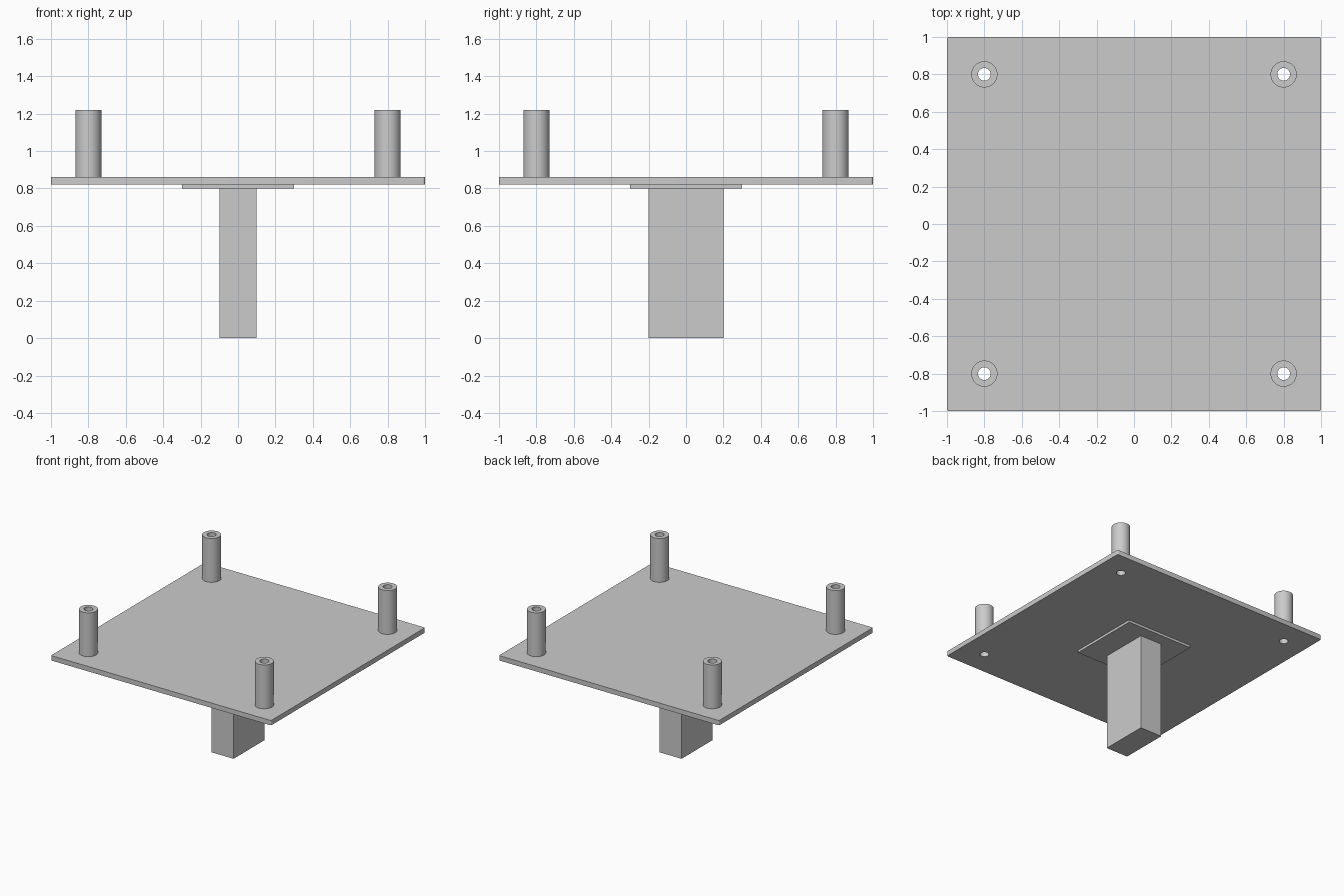
import bpy
import bmesh
from math import pi
from mathutils import Matrix, Vector

cube = bpy.data.objects.get("Cube")
if cube:
    bpy.data.objects.remove(cube, do_unlink=True)

# Single grey finish
GREY = (0.6, 0.6, 0.6, 1)
grey = bpy.data.materials.new("light grey")
grey.use_nodes = True
grey.diffuse_color = GREY
grey.node_tree.nodes["Principled BSDF"].inputs["Base Color"].default_value = GREY

PLATE_BOTTOM, PLATE_TOP, TUBE_TOP = 0.82, 0.86, 1.22
TUBE_R, HOLE_R, OFFSET, SIDES = 0.07, 0.034, 0.8, 48
CORNERS = {"front_left": (1, -1), "front_right": (-1, -1),
           "back_left": (1, 1), "back_right": (-1, 1)}


def finish(name, bm):
    mesh = bpy.data.meshes.new(name)
    bmesh.ops.recalc_face_normals(bm, faces=bm.faces)
    bm.to_mesh(mesh)
    bm.free()
    mesh.materials.append(grey)
    obj = bpy.data.objects.new(name, mesh)
    bpy.context.collection.objects.link(obj)
    return obj


def box(name, width, depth, bottom, top, corner=0):
    bm = bmesh.new()
    size = Matrix.Diagonal((width, depth, top - bottom, 1))
    bmesh.ops.create_cube(bm, size=1, matrix=Matrix.Translation((0, 0, (bottom + top) / 2)) @ size)
    if corner:
        upright = [e for e in bm.edges if abs(e.verts[0].co.z - e.verts[1].co.z) > 0.01]
        bmesh.ops.bevel(bm, geom=upright, offset=corner, segments=4,
                        profile=0.5, affect='EDGES')
    return finish(name, bm)


def tube(name, x, y):
    # Closed wall section spun about the tube axis
    bm = bmesh.new()
    section = [(HOLE_R, PLATE_TOP), (TUBE_R, PLATE_TOP), (TUBE_R, TUBE_TOP), (HOLE_R, TUBE_TOP)]
    verts = [bm.verts.new((x + r, y, z)) for r, z in section]
    edges = [bm.edges.new((verts[i - 1], verts[i])) for i in range(len(verts))]
    bmesh.ops.spin(bm, geom=verts + edges, cent=(x, y, 0), axis=(0, 0, 1),
                   angle=2 * pi, steps=SIDES)
    bmesh.ops.remove_doubles(bm, verts=bm.verts, dist=0.0005)
    return finish(name, bm)


# Post and mounting pad under the plate
box("post", 0.2, 0.4, 0, 0.8)
box("mounting_pad", 0.6, 0.6, 0.8, PLATE_BOTTOM)

# Square plate with slightly rounded corners
plate = box("plate", 2, 2, PLATE_BOTTOM, PLATE_TOP, corner=0.012)

# Holes drilled through the plate in line with the tubes
bm = bmesh.new()
for sx, sy in CORNERS.values():
    spot = Vector((sx * OFFSET, sy * OFFSET, (PLATE_BOTTOM + PLATE_TOP) / 2))
    bmesh.ops.create_cone(bm, cap_ends=True, segments=SIDES, radius1=HOLE_R,
                          radius2=HOLE_R, depth=0.2, matrix=Matrix.Translation(spot))
drill = finish("hole_cutter", bm)
drill.hide_render = True
cut = plate.modifiers.new("holes", 'BOOLEAN')
cut.operation, cut.solver, cut.object = 'DIFFERENCE', 'EXACT', drill
bpy.context.view_layer.objects.active = plate
bpy.ops.object.modifier_apply(modifier=cut.name)
bpy.data.objects.remove(drill, do_unlink=True)

# Hollow standoff tubes at the corners
smooth = [plate]
for place, (sx, sy) in CORNERS.items():
    smooth.append(tube(place + "_tube", sx * OFFSET, sy * OFFSET))

# Smooth round walls, sharp rims
bpy.ops.object.select_all(action='DESELECT')
for obj in smooth:
    obj.select_set(True)
bpy.ops.object.shade_smooth_by_angle(angle=pi / 6)
